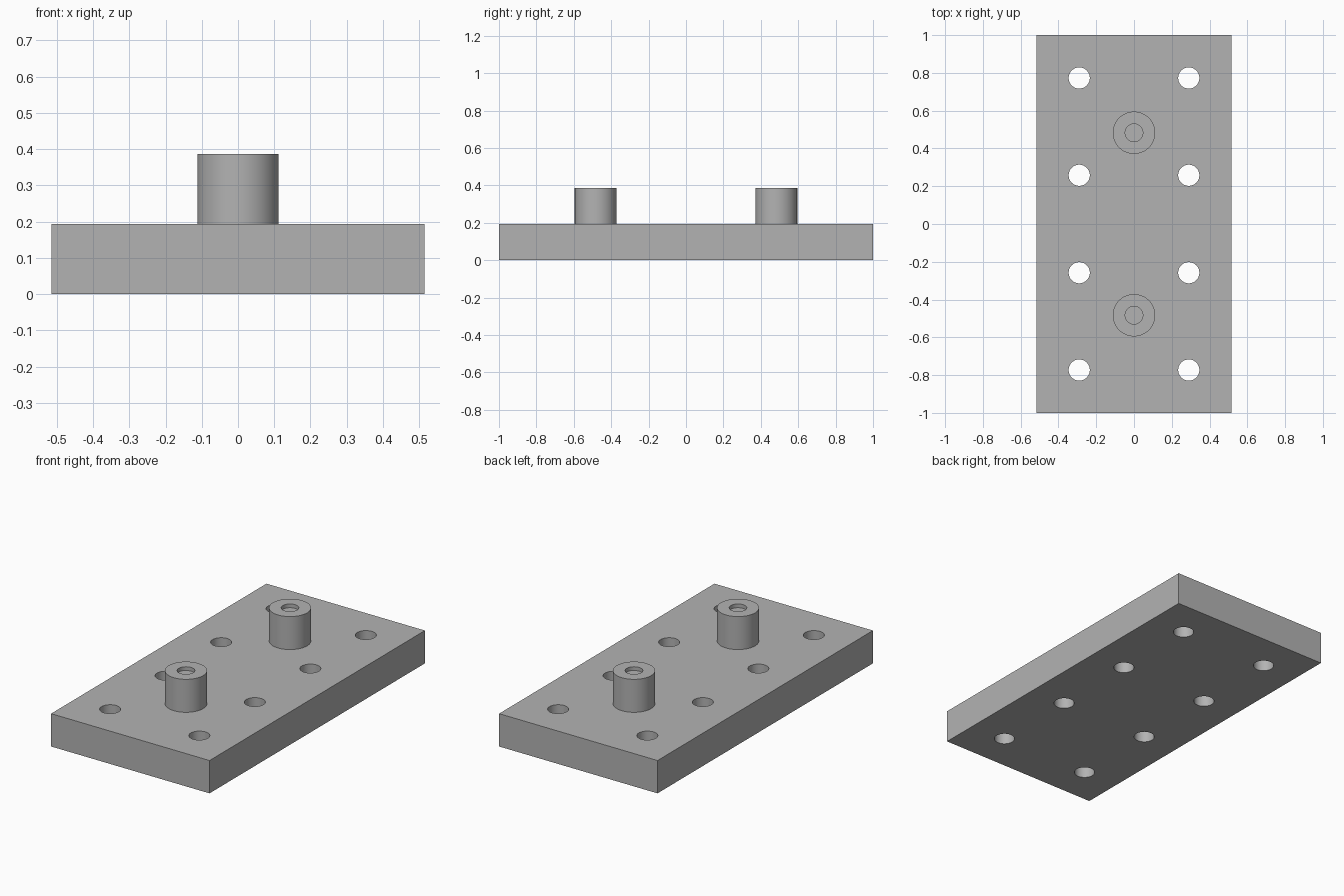
import bpy, bmesh, math
from mathutils import Matrix

if "Cube" in bpy.data.objects:
    bpy.data.objects.remove(bpy.data.objects["Cube"], do_unlink=True)

HALF_X, HALF_Y, PLATE_TOP = 0.515, 1.0, 0.193
POST_TOP, POST_R, POST_Y = 0.387, 0.112, 0.483
SOCKET_R, SOCKET_DEPTH = 0.047, 0.022
HOLE_R, HOLE_X, HOLE_YS = 0.056, 0.29, (-0.773, -0.258, 0.258, 0.773)
SEGMENTS = 64

# Single grey material
grey = bpy.data.materials.new("neutral grey")
grey.use_nodes = True
grey.diffuse_color = (0.45, 0.45, 0.45, 1)
grey.node_tree.nodes["Principled BSDF"].inputs["Base Color"].default_value = (0.45, 0.45, 0.45, 1)


def add_object(name, bm):
    bmesh.ops.recalc_face_normals(bm, faces=bm.faces[:])
    mesh = bpy.data.meshes.new(name)
    bm.to_mesh(mesh)
    bm.free()
    mesh.materials.append(grey)
    obj = bpy.data.objects.new(name, mesh)
    bpy.context.collection.objects.link(obj)
    return obj


def select_only(obj):
    bpy.ops.object.select_all(action='DESELECT')
    obj.select_set(True)
    bpy.context.view_layer.objects.active = obj


def smooth(obj):
    select_only(obj)
    bpy.ops.object.shade_smooth_by_angle(angle=math.radians(30))


# Base plate
bm = bmesh.new()
bmesh.ops.create_cube(bm, size=1, matrix=Matrix.Translation((0, 0, PLATE_TOP / 2))
                      @ Matrix.Diagonal((2 * HALF_X, 2 * HALF_Y, PLATE_TOP, 1)))
plate = add_object("base_plate", bm)

# Eight through holes, cut with one set of cylinders
bm = bmesh.new()
for x in (-HOLE_X, HOLE_X):
    for y in HOLE_YS:
        bmesh.ops.create_cone(bm, cap_ends=True, segments=SEGMENTS, radius1=HOLE_R, radius2=HOLE_R,
                              depth=0.4, matrix=Matrix.Translation((x, y, PLATE_TOP / 2)))
cutter = add_object("hole_cutter", bm)
cutter.hide_render = True
cut = plate.modifiers.new("holes", 'BOOLEAN')
cut.operation = 'DIFFERENCE'
cut.solver = 'EXACT'
cut.object = cutter
select_only(plate)
bpy.ops.object.modifier_apply(modifier=cut.name)
bpy.data.objects.remove(cutter, do_unlink=True)
smooth(plate)


# Round posts with a shallow socket in the top, turned from a profile
def add_post(name, y):
    floor = POST_TOP - SOCKET_DEPTH
    profile = [(0, floor), (SOCKET_R, floor), (SOCKET_R, POST_TOP),
               (POST_R, POST_TOP), (POST_R, PLATE_TOP - 0.01), (0, PLATE_TOP - 0.01)]
    bm = bmesh.new()
    verts = [bm.verts.new((r, 0, z)) for r, z in profile]
    edges = [bm.edges.new(pair) for pair in zip(verts, verts[1:])]
    bmesh.ops.spin(bm, geom=verts + edges, cent=(0, 0, 0), axis=(0, 0, 1),
                   angle=2 * math.pi, steps=SEGMENTS)
    bmesh.ops.remove_doubles(bm, verts=bm.verts[:], dist=1e-5)
    post = add_object(name, bm)
    post.location.y = y
    smooth(post)


add_post("front_post", -POST_Y)
add_post("back_post", POST_Y)
